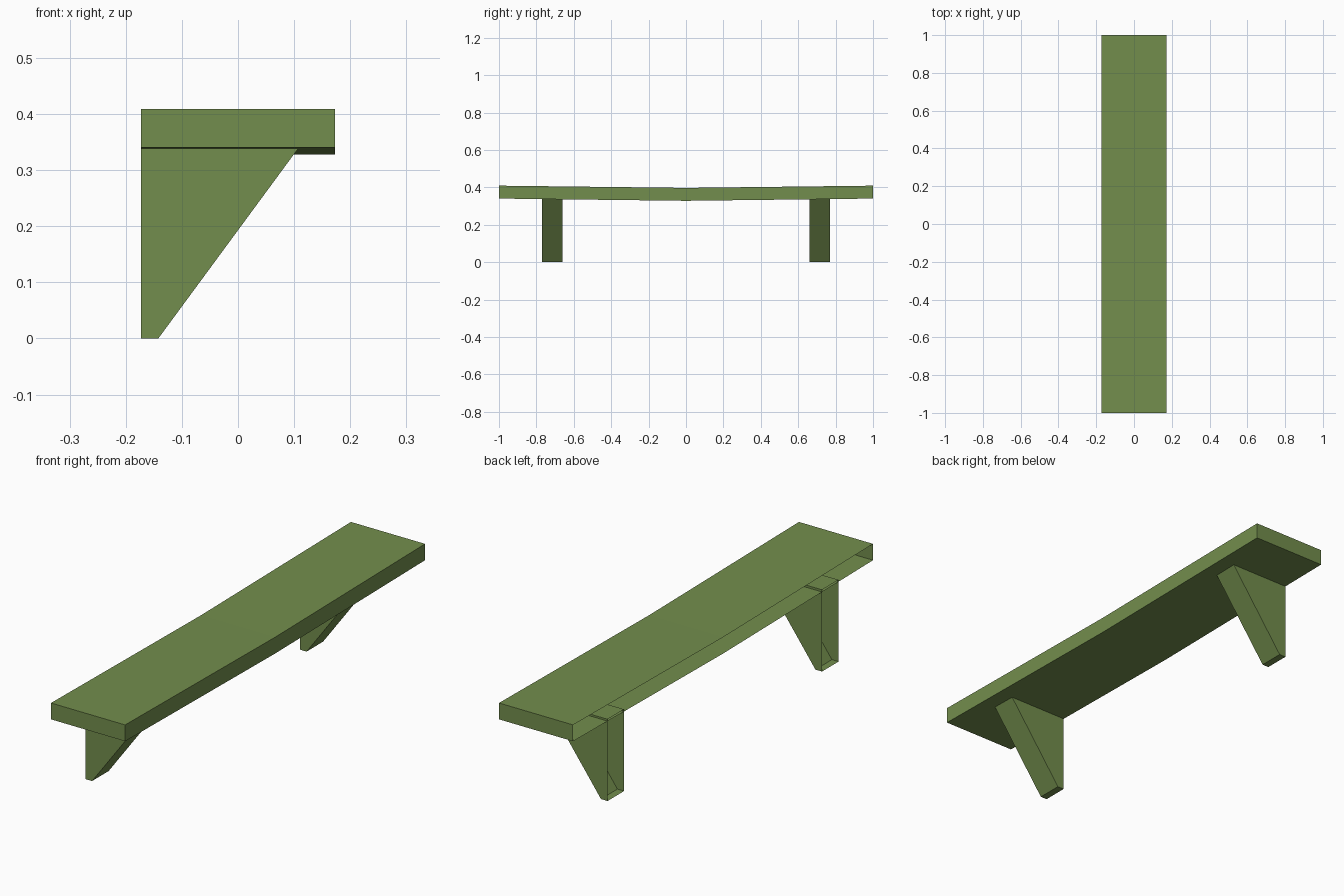
import bpy
import bmesh

cube = bpy.data.objects.get("Cube")
if cube:
    bpy.data.objects.remove(cube, do_unlink=True)

# Single flat colour
GREEN = (0.171, 0.27, 0.074, 1.0)
paint = bpy.data.materials.new("moss_green")
paint.use_nodes = True
paint.diffuse_color = GREEN
paint.node_tree.nodes["Principled BSDF"].inputs["Base Color"].default_value = GREEN

BACK, FRONT = -0.173, 0.173   # wall side and open side of the shelf
THICK = 0.069


def loft(name, sections):
    """Join (y, [(x, z), ...]) sections and cap both ends; the wall side stays open."""
    bm = bmesh.new()
    rows = [[bm.verts.new((x, y, z)) for x, z in path] for y, path in sections]
    for a, b in zip(rows, rows[1:]):
        for i in range(len(a) - 1):
            bm.faces.new((a[i], b[i], b[i + 1], a[i + 1]))
    bm.faces.new(rows[0])
    bm.faces.new(rows[-1][::-1])
    mesh = bpy.data.meshes.new(name)
    bm.to_mesh(mesh)
    bm.free()
    mesh.materials.append(paint)
    obj = bpy.data.objects.new(name, mesh)
    bpy.context.collection.objects.link(obj)
    return obj


def board_section(bottom):
    top = bottom + THICK
    return [(BACK, bottom), (FRONT, bottom), (FRONT, top), (BACK, top)]


# Shelf board, sagging slightly in the middle
loft("shelf_board", [(y, board_section(0.328 + 0.012 * abs(y))) for y in (-1, 0, 1)])

# Two tapered brackets, their tops set just into the board
bracket = [(BACK, 0), (-0.142, 0), (0.112, 0.345), (BACK, 0.345)]
for name, y in (("front_bracket", -0.715), ("rear_bracket", 0.715)):
    loft(name, [(y - 0.055, bracket), (y + 0.055, bracket)])
